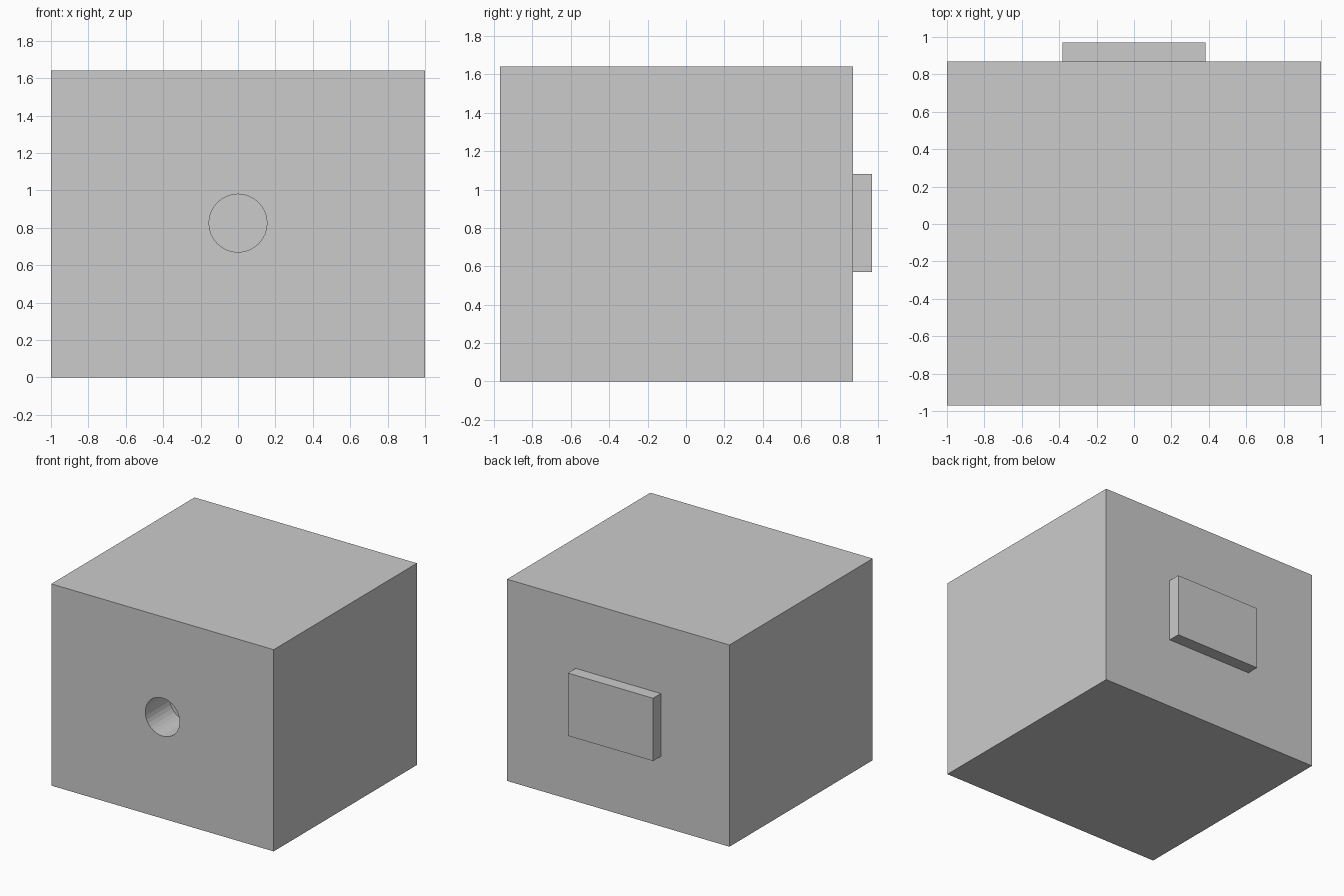
import bpy
import math

if "Cube" in bpy.data.objects:
    bpy.data.objects.remove(bpy.data.objects["Cube"])


def box(name, lo, hi):
    centre = [(a + b) / 2 for a, b in zip(lo, hi)]
    bpy.ops.mesh.primitive_cube_add(size=1, location=centre)
    ob = bpy.context.object
    ob.name = name
    ob.scale = [b - a for a, b in zip(lo, hi)]
    bpy.ops.object.transform_apply(location=False, rotation=False, scale=True)
    return ob


FRONT, BACK = -0.97, 0.87
HEIGHT, HOLE_Z = 1.64, 0.825
HOLE_RADIUS, HOLE_DEPTH = 0.155, 0.31

# Main block and the raised plate on its back
body = box("body", (-1, FRONT, 0), (1, BACK, HEIGHT))
box("back_plate", (-0.383, BACK, 0.57), (0.383, 0.97, 1.08))

# Blind round hole in the front face
bpy.ops.mesh.primitive_cylinder_add(
    vertices=32, radius=HOLE_RADIUS, depth=2 * HOLE_DEPTH,
    location=(0, FRONT, HOLE_Z), rotation=(math.pi / 2, 0, 0))
cutter = bpy.context.object
cutter.name = "hole_cutter"
cutter.hide_render = True

cut = body.modifiers.new("hole", 'BOOLEAN')
cut.operation = 'DIFFERENCE'
cut.solver = 'EXACT'
cut.object = cutter
bpy.context.view_layer.objects.active = body
bpy.ops.object.modifier_apply(modifier=cut.name)
bpy.data.objects.remove(cutter, do_unlink=True)
